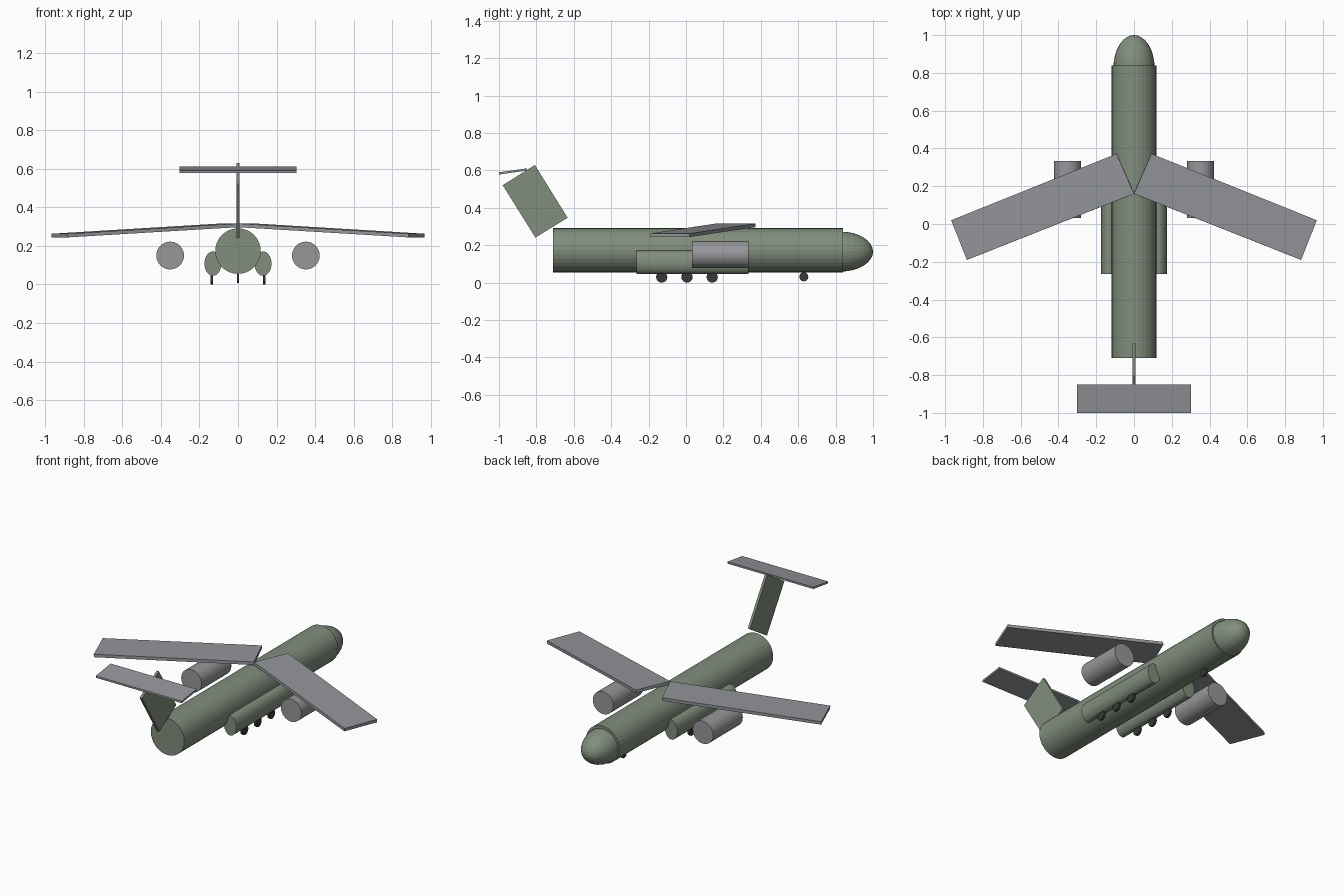
import bpy, bmesh, math
from mathutils import Vector

if "Cube" in bpy.data.objects:
    bpy.data.objects.remove(bpy.data.objects["Cube"])


def material(name, rgb):
    m = bpy.data.materials.new(name)
    m.diffuse_color = (*rgb, 1)
    m.use_nodes = True
    m.node_tree.nodes["Principled BSDF"].inputs["Base Color"].default_value = m.diffuse_color
    return m


GREEN = material("fuselage green", (0.22, 0.27, 0.205))
GREY = material("wing grey", (0.29, 0.30, 0.32))
ENGINE = material("engine grey", (0.31, 0.31, 0.33))
RUBBER = material("tyre black", (0.04, 0.04, 0.04))


def finish(ob, name, mat):
    ob.name = name
    ob.data.materials.append(mat)
    return ob


def tube(name, mat, x, z, y0, y1, rx, rz, sides=32):
    """Capped cylinder running along y, with an elliptical section."""
    bpy.ops.mesh.primitive_cylinder_add(vertices=sides, radius=1, depth=y1 - y0,
                                        location=(x, (y0 + y1) / 2, z),
                                        rotation=(math.pi / 2, 0, 0))
    ob = bpy.context.object
    ob.scale = (rx, rz, 1)
    return finish(ob, name, mat)


def wheel(name, x, y, z, r, width):
    bpy.ops.mesh.primitive_cylinder_add(vertices=20, radius=r, depth=width,
                                        location=(x, y, z),
                                        rotation=(0, math.pi / 2, 0))
    return finish(bpy.context.object, name, RUBBER)


def slab(name, mat, corners, offset):
    """Four-cornered plate extruded by an offset."""
    bm = bmesh.new()
    face = bm.faces.new([bm.verts.new(c) for c in corners])
    out = bmesh.ops.extrude_face_region(bm, geom=[face], use_keep_orig=True)
    top = [v for v in out["geom"] if isinstance(v, bmesh.types.BMVert)]
    bmesh.ops.translate(bm, verts=top, vec=Vector(offset))
    bmesh.ops.recalc_face_normals(bm, faces=bm.faces)
    me = bpy.data.meshes.new(name)
    bm.to_mesh(me)
    bm.free()
    ob = bpy.data.objects.new(name, me)
    bpy.context.collection.objects.link(ob)
    return finish(ob, name, mat)


# Fuselage and rounded nose
tube("fuselage", GREEN, 0, 0.173, -0.71, 0.84, 0.118, 0.118)
bpy.ops.mesh.primitive_uv_sphere_add(segments=32, ring_count=16, radius=1,
                                     location=(0, 0.825, 0.166),
                                     rotation=(-math.pi / 2, 0, 0))
bpy.context.object.scale = (0.109, 0.107, 0.175)
finish(bpy.context.object, "nose", GREEN)

# Mirrored wings, engines, wheel fairings and main wheels
for s, side in ((-1, "left"), (1, "right")):
    slab(side + "_wing", GREY,
         [(0, 0.16, 0.316), (s * 0.092, 0.372, 0.316),
          (s * 0.968, 0.02, 0.263), (s * 0.885, -0.19, 0.263)],
         (-s * 0.001, 0, -0.019))
    tube(side + "_engine", ENGINE, s * 0.352, 0.15, 0.033, 0.333, 0.072, 0.072)
    tube(side + "_wheel_fairing", GREEN, s * 0.13, 0.108, -0.265, 0.335, 0.044, 0.063)
    for i, y in enumerate((-0.13, 0.005, 0.14)):
        wheel(f"{side}_main_wheel_{i + 1}", s * 0.136, y, 0.03, 0.03, 0.014)

# Nose wheel
wheel("nose_wheel", 0, 0.63, 0.031, 0.024, 0.012)

# Swept fin
slab("tail_fin", GREEN,
     [(-0.008, -0.805, 0.241), (-0.008, -0.633, 0.347),
      (-0.008, -0.808, 0.629), (-0.008, -0.98, 0.521)], (0.016, 0, 0))

# Tailplane on top of the fin
slab("tailplane", GREY,
     [(-0.303, -1.0, 0.578), (0.303, -1.0, 0.578),
      (0.303, -0.85, 0.599), (-0.303, -0.85, 0.599)], (-0.0, -0.0, 0.012))
